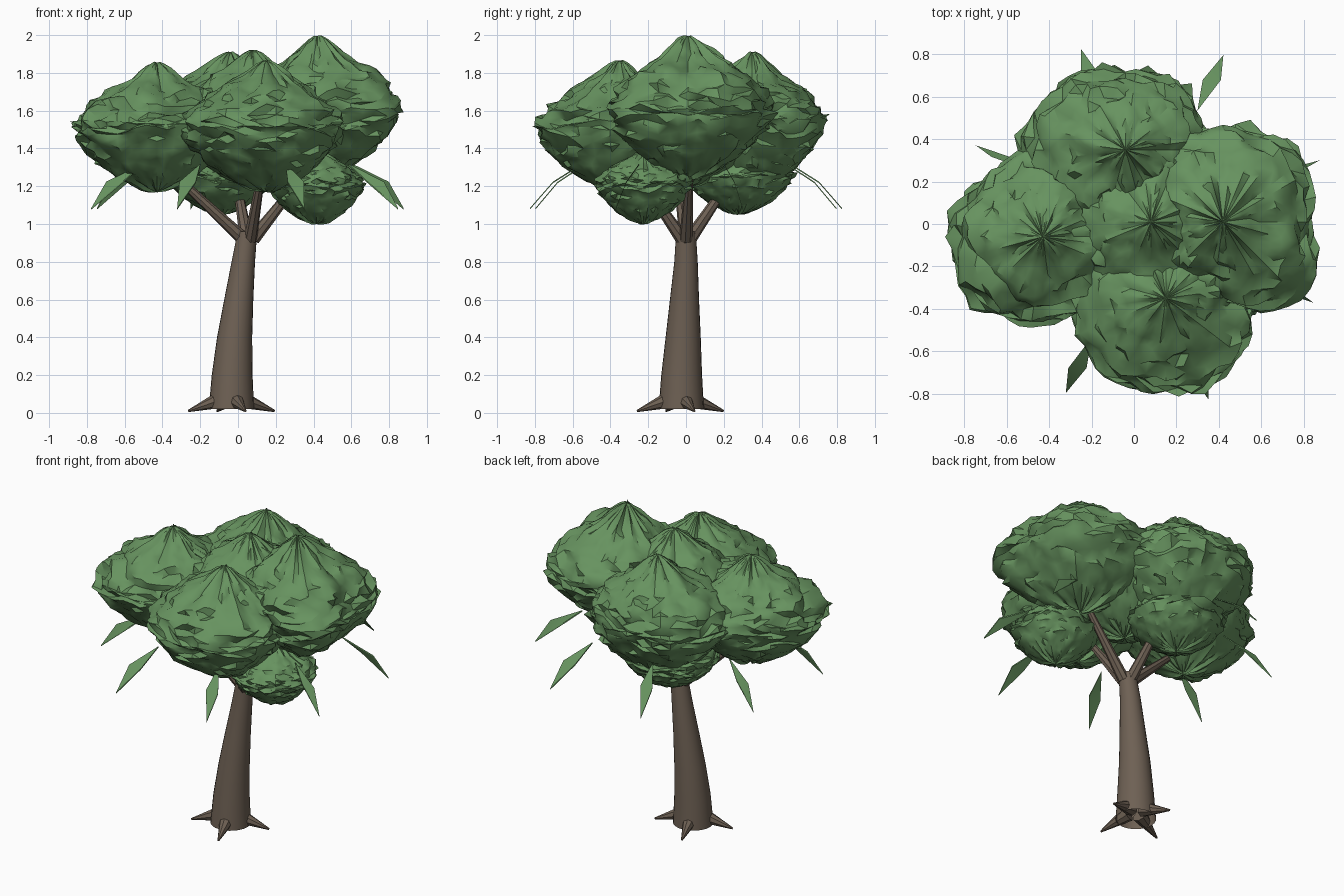
import bpy, bmesh, math, random
from mathutils import Vector, noise

if "Cube" in bpy.data.objects:
    bpy.data.objects.remove(bpy.data.objects["Cube"])

random.seed(4)


def material(name, rgb):
    m = bpy.data.materials.new(name)
    m.diffuse_color = (*rgb, 1)
    m.use_nodes = True
    m.node_tree.nodes["Principled BSDF"].inputs["Base Color"].default_value = m.diffuse_color
    return m


BARK = material("bark brown", (0.155, 0.118, 0.088))
LEAF = material("leaf green", (0.135, 0.29, 0.115))


def finish(name, bm, mat, angle=30):
    me = bpy.data.meshes.new(name)
    bm.to_mesh(me)
    bm.free()
    ob = bpy.data.objects.new(name, me)
    bpy.context.collection.objects.link(ob)
    me.materials.append(mat)
    bpy.ops.object.select_all(action='DESELECT')
    ob.select_set(True)
    bpy.context.view_layer.objects.active = ob
    bpy.ops.object.shade_smooth_by_angle(angle=math.radians(angle))
    return ob


def tube(name, path, radii, sides, open_base=False):
    """Round tube through the path points with a radius at each."""
    bm = bmesh.new()
    pts = [Vector(p) for p in path]
    axis = (pts[-1] - pts[0]).normalized()
    u = axis.orthogonal().normalized()
    if abs(axis.z) > 0.9:
        axis, u = Vector((0, 0, 1)), Vector((1, 0, 0))
    v = axis.cross(u)
    rings = []
    for p, r in zip(pts, radii):
        rings.append([bm.verts.new(p + r * (u * math.cos(a) + v * math.sin(a)))
                      for a in (2 * math.pi * i / sides for i in range(sides))])
    for a, b in zip(rings, rings[1:]):
        for i in range(sides):
            j = (i + 1) % sides
            bm.faces.new((a[i], a[j], b[j], b[i]))
    if not open_base:
        bm.faces.new(rings[0][::-1])
    bm.faces.new(rings[-1])
    return finish(name, bm, BARK, 40)


def outline_radius(outline, phi):
    """Smoothly interpolated radius from evenly spaced directions."""
    n = len(outline)
    f = (phi / (2 * math.pi) * n) % n
    i = int(f)
    t = f - i
    p0, p1, p2, p3 = (outline[(i + k) % n] for k in (-1, 0, 1, 2))
    return p1 + 0.5 * t * (p2 - p0 + t * (2 * p0 - 5 * p1 + 4 * p2 - p3
                                          + t * (3 * (p1 - p2) + p3 - p0)))


def foliage(name, seed, centre, up, down, outline, segments=48, rows=30):
    """Ragged onion-shaped mass with a narrow fluted peak at each pole."""
    bm = bmesh.new()
    bmesh.ops.create_uvsphere(bm, u_segments=segments, v_segments=rows, radius=1)
    off = Vector((seed * 7.3, seed * 3.1, seed * 5.7))
    power = 2 / 1.5
    for vert in bm.verts:
        d = vert.co.normalized()
        flat = min(1, math.hypot(d.x, d.y))
        phi = math.atan2(d.y, d.x)
        ring = Vector((math.cos(phi), math.sin(phi), 0))
        lump = noise.noise(d * 2.6 + off)
        streak = noise.noise(Vector((d.x * 4, d.y * 4, d.z * 12)) + off)
        flute = noise.noise(ring * 7 + off)
        k = 0.99 + 0.07 * lump + 0.11 * streak + random.uniform(-0.03, 0.03)
        reach = flat ** power
        r = outline_radius(outline, phi) * reach * k
        z = math.copysign(abs(d.z) ** power, d.z)
        if z > 0:
            z = z * 0.81 + 0.19 * math.exp(-(reach / 0.25) ** 2)
        z += 0.13 * flute * min(1, flat * 3) * (1 - flat)
        z += flat * (0.08 * lump + 0.05 * streak + random.uniform(-0.04, 0.04))
        vert.co = Vector(centre) + ring * r + Vector((0, 0, z * (up if z > 0 else down)))
    bmesh.ops.triangulate(bm, faces=bm.faces)
    return finish(name, bm, LEAF, 35)


# Leaning trunk
tube("trunk",
     [(-0.035, -0.025, 0.02), (-0.031, -0.023, 0.2), (-0.018, -0.015, 0.4),
      (0.004, -0.008, 0.6), (0.028, 0, 0.8), (0.05, 0, 0.96)],
     [0.12, 0.108, 0.093, 0.077, 0.062, 0.052], 24, open_base=True)

# Four spreading roots
for i in range(4):
    a = math.radians(18 + 90 * i)
    c, s = math.cos(a), math.sin(a)
    tube(f"root_{i + 1}",
         [(-0.035 + 0.05 * c, -0.03 + 0.05 * s, 0.074),
          (-0.035 + 0.24 * c, -0.03 + 0.24 * s, 0.01)], [0.048, 0.006], 8)

# Branches reaching into the crown
for i, (base, tip) in enumerate([
        ((0.03, 0, 0.92), (-0.36, -0.05, 1.28)),
        ((0.045, 0.02, 0.92), (-0.02, 0.28, 1.30)),
        ((0.08, 0, 0.92), (0.38, 0.02, 1.30)),
        ((0.065, -0.02, 0.92), (0.13, -0.28, 1.30))]):
    tube(f"branch_{i + 1}", [base, tip], [0.036, 0.018], 8)

# Crown masses: name, centre, height up and down, radius every 45 degrees from +x
CROWN = [
    ("left_foliage", (-0.43, -0.06, 1.51), 0.345, 0.34,
     (0.40, 0.40, 0.42, 0.40, 0.45, 0.45, 0.39, 0.41)),
    ("back_foliage", (-0.04, 0.35, 1.55), 0.36, 0.38,
     (0.37, 0.41, 0.38, 0.45, 0.48, 0.41, 0.37, 0.37)),
    ("middle_foliage", (0.08, 0.01, 1.55), 0.37, 0.35, (0.43, 0.42) * 4),
    ("right_foliage", (0.42, 0.01, 1.60), 0.395, 0.36,
     (0.43, 0.49, 0.45, 0.46, 0.38, 0.39, 0.38, 0.52)),
    ("front_foliage", (0.15, -0.35, 1.51), 0.355, 0.34,
     (0.40, 0.41, 0.36, 0.40, 0.45, 0.45, 0.45, 0.46)),
    ("low_right_foliage", (0.415, -0.225, 1.21), 0.20, 0.21, (0.255, 0.255) * 4),
    ("low_back_foliage", (-0.09, 0.28, 1.26), 0.22, 0.21, (0.29, 0.29) * 4)]
for i, part in enumerate(CROWN):
    foliage(part[0], i + 1, *part[1:])

# Ring of drooping leaf blades, each widened along x
for i in range(8):
    a = math.radians(20 + 45 * i)
    out = Vector((math.cos(a), math.sin(a), 0))
    bm = bmesh.new()
    top, bottom = [], []
    for dz, ring in ((0.004, top), (-0.004, bottom)):
        for r, z, w in ((0.59, 1.315, 0), (0.75, 1.22, 0.043),
                        (0.88, 1.08, 0), (0.75, 1.22, -0.043)):
            ring.append(bm.verts.new(out * r + Vector((0.05 + w, 0, z + dz))))
    for q in (top, bottom):
        bm.faces.new((q[0], q[1], q[3]))
        bm.faces.new((q[1], q[2], q[3]))
    for j in range(4):
        k = (j + 1) % 4
        bm.faces.new((top[j], top[k], bottom[k], bottom[j]))
    bmesh.ops.recalc_face_normals(bm, faces=bm.faces)
    finish(f"leaf_blade_{i + 1}", bm, LEAF, 20)
